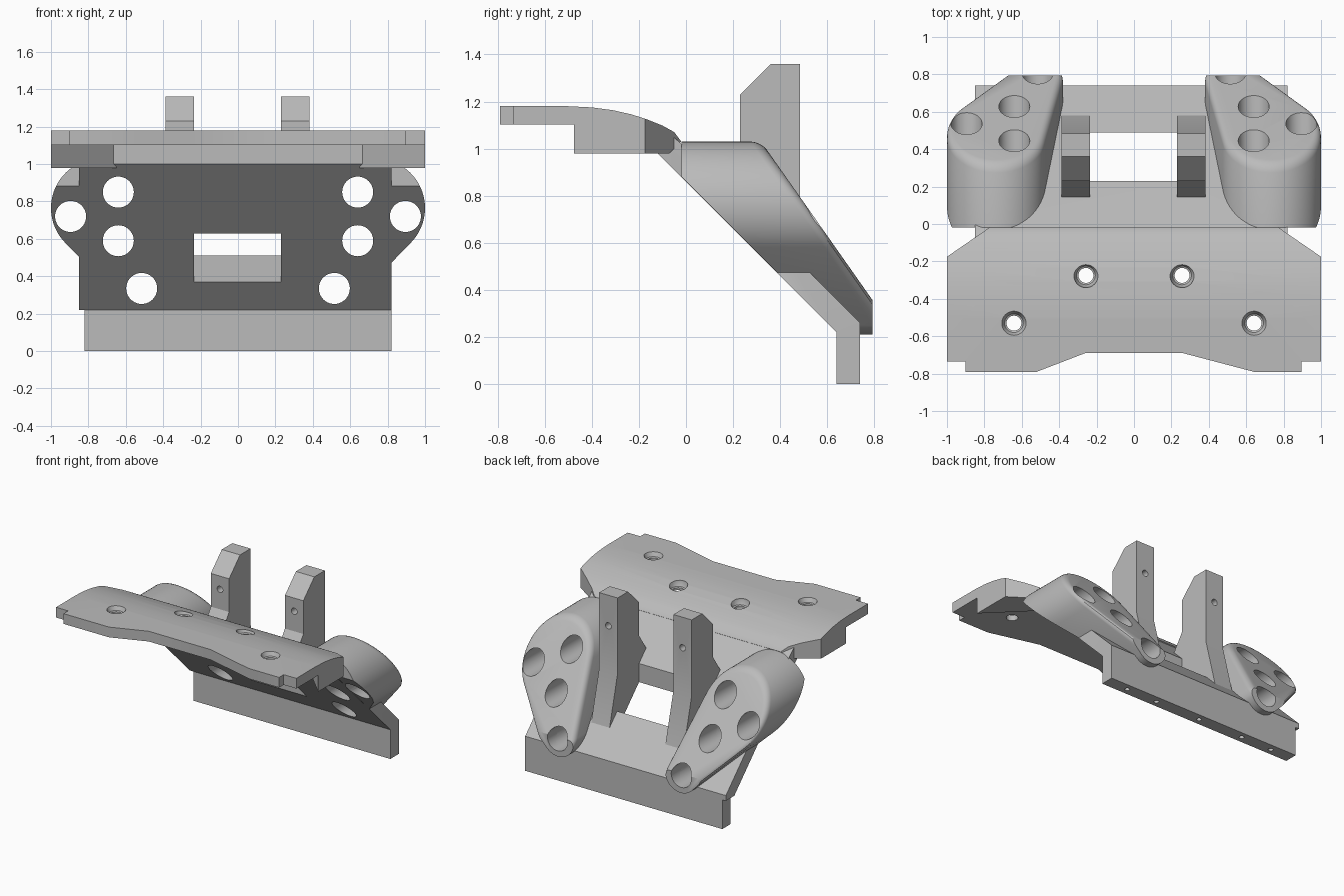
import bpy, bmesh, math
from mathutils import Vector

if "Cube" in bpy.data.objects:
    bpy.data.objects.remove(bpy.data.objects["Cube"], do_unlink=True)

grey = bpy.data.materials.new("plain grey")
grey.use_nodes = True
grey.diffuse_color = (0.5, 0.5, 0.5, 1)
grey.node_tree.nodes["Principled BSDF"].inputs["Base Color"].default_value = (0.5, 0.5, 0.5, 1)


def finish(name, bm):
    bmesh.ops.recalc_face_normals(bm, faces=bm.faces)
    mesh = bpy.data.meshes.new(name)
    bm.to_mesh(mesh)
    bm.free()
    mesh.materials.append(grey)
    ob = bpy.data.objects.new(name, mesh)
    bpy.context.collection.objects.link(ob)
    return ob


def loft(name, rings):
    """Closed solid through a list of equal-length point rings."""
    bm = bmesh.new()
    rows = [[bm.verts.new(p) for p in ring] for ring in rings]
    n = len(rows[0])
    for a, b in zip(rows, rows[1:]):
        for i in range(n):
            j = (i + 1) % n
            bm.faces.new((a[i], a[j], b[j], b[i]))
    bm.faces.new(rows[0])
    bm.faces.new(rows[-1])
    return finish(name, bm)


def prism_x(name, yz, lo, hi):
    return loft(name, [[(x, y, z) for y, z in yz] for x in (lo, hi)])


def prism_z(name, xy, lo, hi):
    return loft(name, [[(x, y, z) for x, y in xy] for z in (lo, hi)])


def rod(axis, u, v, profile, n=32):
    """Round cutter along y or z; profile lists (position, radius)."""
    rings = []
    for t, r in profile:
        ring = []
        for i in range(n):
            a = 2 * math.pi * i / n
            p, q = u + r * math.cos(a), v + r * math.sin(a)
            ring.append((p, t, q) if axis == "y" else (p, q, t))
        rings.append(ring)
    return loft("cutter", rings)


def boolean(ob, tool, op="DIFFERENCE"):
    tool.hide_render = True
    mod = ob.modifiers.new("cut", "BOOLEAN")
    mod.operation, mod.object, mod.solver = op, tool, "EXACT"
    bpy.context.view_layer.objects.active = ob
    bpy.ops.object.modifier_apply(modifier=mod.name)
    bpy.data.objects.remove(tool, do_unlink=True)


def clip(ob, co, normal):
    """Remove everything on the positive side of a plane and close the cut."""
    bm = bmesh.new()
    bm.from_mesh(ob.data)
    cut = bmesh.ops.bisect_plane(bm, geom=bm.verts[:] + bm.edges[:] + bm.faces[:], dist=1e-5,
                                 plane_co=co, plane_no=normal, clear_outer=True)
    edges = [e for e in cut["geom_cut"] if isinstance(e, bmesh.types.BMEdge)]
    bmesh.ops.holes_fill(bm, edges=edges, sides=0)
    bmesh.ops.recalc_face_normals(bm, faces=bm.faces)
    bm.to_mesh(ob.data)
    bm.free()


parts = []
BORES = [(0.64, 0.85), (0.64, 0.59), (0.895, 0.72), (0.515, 0.335)]


def cut_bores(ob, sides):
    for s in sides:
        for x, z in BORES:
            boolean(ob, rod("y", s * x, z, [(-0.6, 0.083), (1.2, 0.083)], 40))


# Curved top plate: side profile crossed with the plan outline
crown = [(-0.02, 1.03), (-0.05, 1.07), (-0.1, 1.098), (-0.16, 1.122), (-0.23, 1.145),
         (-0.31, 1.163), (-0.4, 1.175), (-0.5, 1.18), (-0.85, 1.18)]
plan = [(1, -0.175), (0.76, -0.01), (0.7, 0.05), (-0.7, 0.05), (-0.76, -0.01), (-1, -0.175),
        (-1, -0.735), (-0.9, -0.735), (-0.9, -0.79), (-0.52, -0.79), (-0.26, -0.69),
        (0.26, -0.69), (0.64, -0.79), (0.895, -0.79), (0.895, -0.735), (1, -0.735)]
top = prism_z("top_plate", plan, 0.9, 1.3)
boolean(top, prism_x("tool", crown + [(-0.85, 1.103), (-0.14, 1.103), (-0.06, 1.0)], -1.2, 1.2),
        "INTERSECT")
for s in (-1, 1):
    for x, y, z in ((0.257, -0.275, 1.156), (0.642, -0.53, 1.18)):
        boolean(top, rod("z", s * x, y, [(0.9, 0.04), (z - 0.035, 0.04), (z - 0.03, 0.05),
                                         (z, 0.065), (z + 0.1, 0.065)]))
parts.append(top)

# Triangular corner webs below the top plate
for side, s in (("left", 1), ("right", -1)):
    tri = [(s * x, y) for x, y in ((1, -0.475), (1, -0.175), (0.76, -0.01), (0.65, -0.01), (0.65, -0.125))]
    web = prism_z(side + "_corner_web", tri, 0.9, 1.12)
    boolean(web, prism_x("tool", crown + [(-0.85, 0.98), (-0.07, 0.98)], -1.2, 1.2), "INTERSECT")
    parts.append(web)

# Sloping main plate with a central window
slope = prism_x("sloping_plate", [(-0.14, 1.105), (-0.14, 1.0), (0.64, 0.22), (0.74, 0.22),
                                  (0.74, 0.26), (-0.025, 1.025), (-0.1, 1.09)], -0.85, 0.82)
boolean(slope, prism_z("tool", [(-0.235, 0.23), (0.23, 0.23), (0.23, 0.49), (-0.235, 0.49)], 0, 1.5))
cut_bores(slope, (-1, 1))
parts.append(slope)

# Back lip with small blind holes underneath
lip = prism_x("back_lip", [(0.64, 0), (0.74, 0), (0.74, 0.24), (0.64, 0.24)], -0.82, 0.82)
for x in (-0.64, -0.38, 0, 0.38, 0.64):
    boolean(lip, rod("z", x, 0.69, [(-0.1, 0.018), (0.12, 0.018)], 16))
parts.append(lip)


# Teardrop pods
def teardrop(inset):
    big, small = Vector((0.735, 0.765)), Vector((0.51, 0.34))
    r1, r2 = 0.265, 0.13
    d = small - big
    phi, beta = math.atan2(d.y, d.x), math.acos((r1 - r2) / d.length)
    pts = []
    for c, r, a0, a1, n in ((big, r1, phi + beta, phi - beta + 2 * math.pi, 40),
                            (small, r2, phi - beta, phi + beta, 20)):
        for i in range(n + 1):
            a = a0 + (a1 - a0) * i / n
            pts.append((c.x + (r - inset) * math.cos(a), c.y + (r - inset) * math.sin(a)))
    return pts


def face_y(z):
    return 0.34 + (1 - z) * 0.703


for side, s in (("left", 1), ("right", -1)):
    rings = [[(s * x, -0.02, z) for x, z in teardrop(0)]]
    for k in range(5):
        a = math.pi / 2 * k / 4
        rings.append([(s * x, face_y(z) - 0.045 * (1 - math.sin(a)), z)
                      for x, z in teardrop(0.035 * (1 - math.cos(a)))])
    pod = loft(side + "_pod", rings)
    clip(pod, (0, 0.793, 0), (0, 1, 0))
    clip(pod, (0, 0, 0.862), (0, -1, -1))
    cut_bores(pod, (s,))
    parts.append(pod)

# Upright posts with flared feet and a cross hole
post_side = [(0.23, 1.23), (0.36, 1.36), (0.485, 1.36), (0.485, 0.79), (0.58, 0.42),
             (0.56, 0.4), (0.49, 0.46), (0.23, 0.7), (0.145, 0.82), (0.145, 0.855), (0.23, 0.98)]
for side, lo, hi in (("left", 0.23, 0.383), ("right", -0.387, -0.235)):
    post = prism_x(side + "_post", post_side, lo, hi)
    boolean(post, rod("y", (lo + hi) / 2, 1.13, [(0, 0.024), (0.8, 0.024)], 20))
    parts.append(post)

# Smooth the rounded walls, keep hard edges crisp
bpy.ops.object.select_all(action="DESELECT")
for ob in parts:
    ob.select_set(True)
bpy.context.view_layer.objects.active = parts[0]
bpy.ops.object.shade_smooth_by_angle(angle=math.radians(30))
